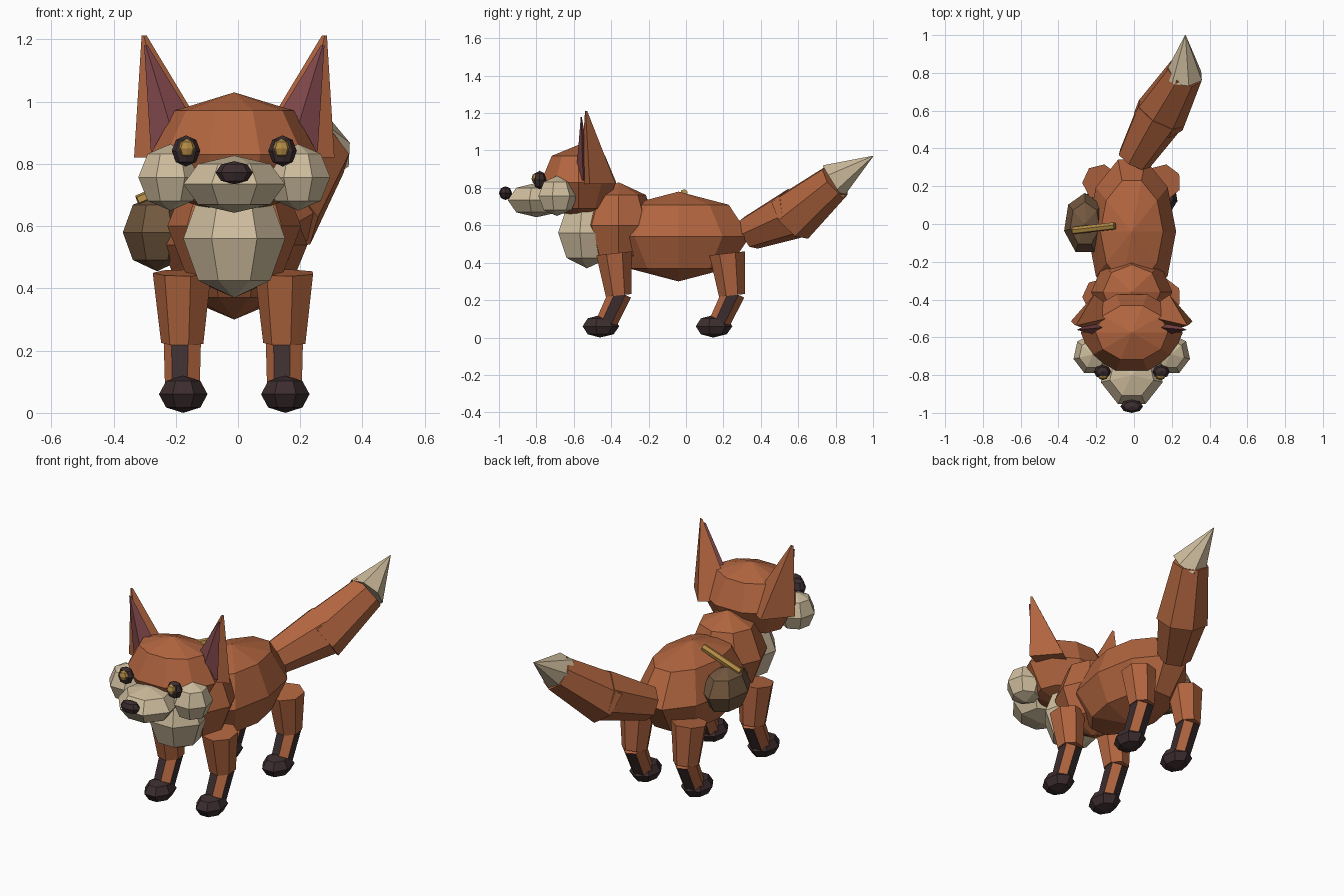
import bpy
import bmesh
from math import sin, cos, pi, radians
from mathutils import Vector

AXIS = -0.012  # the animal's own centre line

if "Cube" in bpy.data.objects:
    bpy.data.objects.remove(bpy.data.objects["Cube"], do_unlink=True)


def material(name, rgb):
    m = bpy.data.materials.new(name)
    m.use_nodes = True
    m.diffuse_color = (*rgb, 1)
    m.node_tree.nodes["Principled BSDF"].inputs["Base Color"].default_value = (*rgb, 1)
    return m


FUR = material("rust fur", (0.44, 0.13, 0.05))
CREAM = material("cream fur", (0.62, 0.51, 0.34))
DARK = material("dark brown", (0.045, 0.026, 0.028))
PINK = material("ear pink", (0.22, 0.065, 0.072))
LEATHER = material("pouch leather", (0.17, 0.098, 0.05))
GOLD = material("gold", (0.45, 0.26, 0.06))


def finish(name, bm, *mats):
    bmesh.ops.remove_doubles(bm, verts=bm.verts, dist=0.0005)
    bmesh.ops.recalc_face_normals(bm, faces=bm.faces)
    mesh = bpy.data.meshes.new(name)
    bm.to_mesh(mesh)
    bm.free()
    for m in mats:
        mesh.materials.append(m)
    obj = bpy.data.objects.new(name, mesh)
    obj.location.x = AXIS
    bpy.context.collection.objects.link(obj)
    return obj


def loft(name, rings, mats, striped=False):
    """Skin closed rings of points; striped alternates two colours by side."""
    bm = bmesh.new()
    rows = [[bm.verts.new(p) for p in ring] for ring in rings]
    n = len(rows[0])
    for low, high in zip(rows, rows[1:]):
        for i in range(n):
            j = (i + 1) % n
            face = bm.faces.new((low[i], low[j], high[j], high[i]))
            if striped and i in (0, 2, 4):
                face.material_index = 1
    for cap in (rows[0], rows[-1]):
        bm.faces.new(cap)
    return finish(name, bm, *mats)


def ball(name, centre, size, mat, sides=7, rows=4, spin=90):
    """Faceted ellipsoid with its poles up and down."""
    c = Vector(centre)
    rings = []
    for r in range(rows + 1):
        phi = pi * r / rows
        rad = max(sin(phi), 0.0)
        rings.append([c + Vector((size[0] * rad * cos(radians(spin) + 2 * pi * i / sides),
                                  size[1] * rad * sin(radians(spin) + 2 * pi * i / sides),
                                  -size[2] * cos(phi))) for i in range(sides)])
    bm = bmesh.new()
    bottom, top = bm.verts.new(rings[0][0]), bm.verts.new(rings[-1][0])
    rows_v = [[bm.verts.new(p) for p in ring] for ring in rings[1:-1]]
    for i in range(sides):
        j = (i + 1) % sides
        bm.faces.new((bottom, rows_v[0][j], rows_v[0][i]))
        bm.faces.new((top, rows_v[-1][i], rows_v[-1][j]))
        for low, high in zip(rows_v, rows_v[1:]):
            bm.faces.new((low[i], low[j], high[j], high[i]))
    return finish(name, bm, mat)


def limb(name, a, b, ra, rb, *mats, sides=7, spin=232.6, striped=False):
    """Tapered prism from a to b."""
    a, b = Vector(a), Vector(b)
    turn = Vector((0, 0, 1)).rotation_difference(b - a)
    rings = []
    for p, r in ((a, ra), (b, rb)):
        rings.append([p + turn @ Vector((r * cos(t), r * sin(t), 0))
                      for t in (radians(spin) + 2 * pi * i / sides for i in range(sides))])
    return loft(name, rings, mats, striped)


def spike(name, base, tip, mat, side):
    """Four-sided ear shape with a tiny blunt tip."""
    def flip(p):
        return Vector((p[0] * side, p[1], p[2]))
    low = [flip(p) for p in base]
    mid = sum(low, Vector()) / len(low)
    high = [flip(tip) + (p - mid) * 0.06 for p in low]
    loft(name, (low, high), (mat,))


# Torso
ball("body", (0, -0.04, 0.54), (0.235, 0.4, 0.24), FUR, sides=10, spin=0)
ball("shoulders", (0, -0.36, 0.6), (0.215, 0.205, 0.23), FUR, sides=8)
ball("chest_bib", (0, -0.53, 0.56), (0.168, 0.17, 0.19), CREAM)

# Head
ball("head", (0, -0.575, 0.83), (0.27, 0.212, 0.2), FUR, sides=10, spin=0)
ball("muzzle", (0, -0.8, 0.735), (0.168, 0.17, 0.092), CREAM)
ball("nose", (0, -0.965, 0.772), (0.06, 0.035, 0.037), DARK, sides=8)

for side, word in ((1, "left"), (-1, "right")):
    ball(word + "_cheek", (0.205 * side, -0.69, 0.757), (0.106, 0.11, 0.107), CREAM)
    # Eyes
    ball(word + "_eye", (0.155 * side, -0.782, 0.842), (0.046, 0.036, 0.05), DARK, sides=8)
    ball(word + "_iris", (0.152 * side, -0.804, 0.85), (0.028, 0.022, 0.03), GOLD, sides=8)
    # Ears
    spike(word + "_ear", ((0.322, -0.515, 0.82), (0.2, -0.565, 0.82),
                          (0.045, -0.48, 0.82), (0.2, -0.375, 0.82)),
          (0.29, -0.535, 1.212), FUR, side)
    spike(word + "_inner_ear", ((0.268, -0.55, 0.84), (0.18, -0.59, 0.84),
                                (0.07, -0.54, 0.84), (0.18, -0.5, 0.84)),
          (0.284, -0.56, 1.18), PINK, side)
    # Legs
    for shift, end in ((0, "front"), (0.605, "rear")):
        tag = end + "_" + word
        x = 0.164 * side
        limb(tag + "_thigh", (x, -0.36 + shift, 0.225), (x, -0.385 + shift, 0.45),
             0.071, 0.098, FUR)
        limb(tag + "_shin", (x, -0.435 + shift, 0.06), (x, -0.35 + shift, 0.24),
             0.058, 0.063, FUR, DARK, striped=True)
        ball(tag + "_paw", (x, -0.46 + shift, 0.06), (0.08, 0.103, 0.06), DARK)

# Tail
limb("tail_root", (0.01, 0.34, 0.56), (0.15, 0.58, 0.665), 0.095, 0.14, FUR)
limb("tail_brush", (0.14, 0.56, 0.64), (0.28, 0.8, 0.84), 0.145, 0.1, FUR)
limb("tail_tip", (0.275, 0.785, 0.835), (0.284, 1.0, 0.97), 0.105, 0.002, CREAM)

# Hip pouch and its peg
ball("pouch", (-0.248, 0, 0.58), (0.113, 0.165, 0.125), LEATHER)
limb("pouch_peg", (-0.31, -0.035, 0.68), (-0.09, -0.01, 0.775), 0.02, 0.02, GOLD, sides=6)
